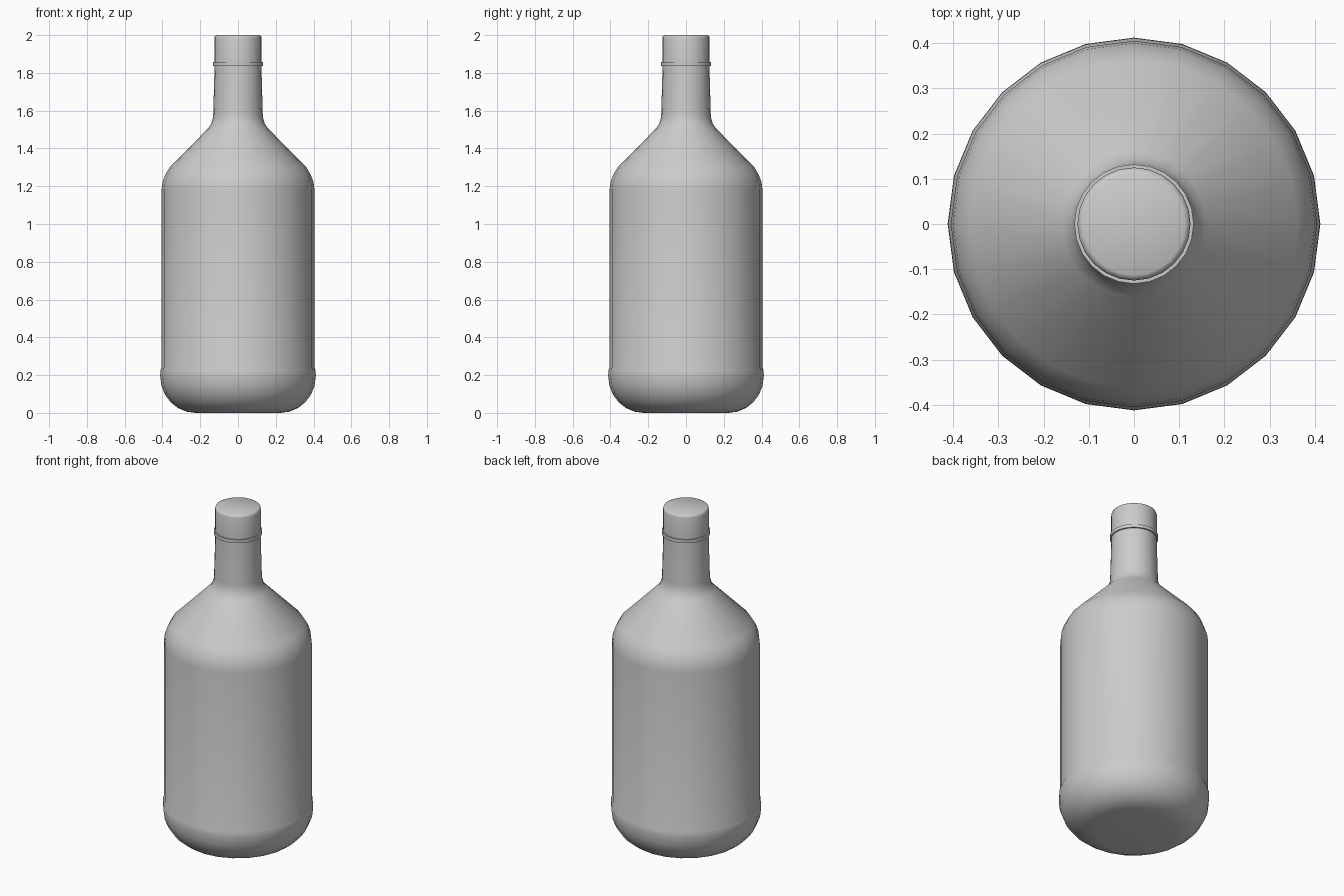
import bpy, bmesh, math

if "Cube" in bpy.data.objects:
    bpy.data.objects.remove(bpy.data.objects["Cube"])

SIDES = 24


def lathe(name, profile, angle=40):
    """Spin an (r, z) profile about z; a zero radius closes the end."""
    bm = bmesh.new()
    rings = []
    for r, z in profile:
        n = 1 if r == 0 else SIDES
        rings.append([bm.verts.new((r * math.cos(2 * math.pi * i / SIDES),
                                    r * math.sin(2 * math.pi * i / SIDES), z))
                      for i in range(n)])
    for a, b in zip(rings, rings[1:]):
        for i in range(SIDES):
            j = (i + 1) % SIDES
            if len(a) == 1:
                bm.faces.new((a[0], b[j], b[i]))
            elif len(b) == 1:
                bm.faces.new((a[i], a[j], b[0]))
            else:
                bm.faces.new((a[i], a[j], b[j], b[i]))
    mesh = bpy.data.meshes.new(name)
    bm.to_mesh(mesh)
    bm.free()
    ob = bpy.data.objects.new(name, mesh)
    bpy.context.collection.objects.link(ob)
    bpy.ops.object.select_all(action='DESELECT')
    ob.select_set(True)
    bpy.context.view_layer.objects.active = ob
    bpy.ops.object.shade_smooth_by_angle(angle=math.radians(angle))
    return ob


# bottle: rounded foot, small step, straight body, shoulder and neck
foot = [(0.225 + 0.187 * math.sin(math.radians(a)),
         0.195 * (1 - math.cos(math.radians(a)))) for a in range(0, 91, 15)]
lathe("bottle", [(0, 0)] + foot + [
    (0.411, 0.225), (0.405, 0.242), (0.405, 1.18),
    (0.400, 1.22), (0.386, 1.26), (0.362, 1.30),
    (0.160, 1.505), (0.142, 1.53), (0.133, 1.56), (0.131, 1.585),
    (0.124, 1.837)])

# collar around the neck
lathe("neck_collar", [(0.123, 1.837), (0.132, 1.837), (0.132, 1.857), (0.123, 1.857)])

# cap above the collar, with a softened top edge
lathe("cap", [(0.125, 1.837), (0.125, 1.985), (0.122, 1.995), (0.113, 2.0), (0, 2.0)], 60)
